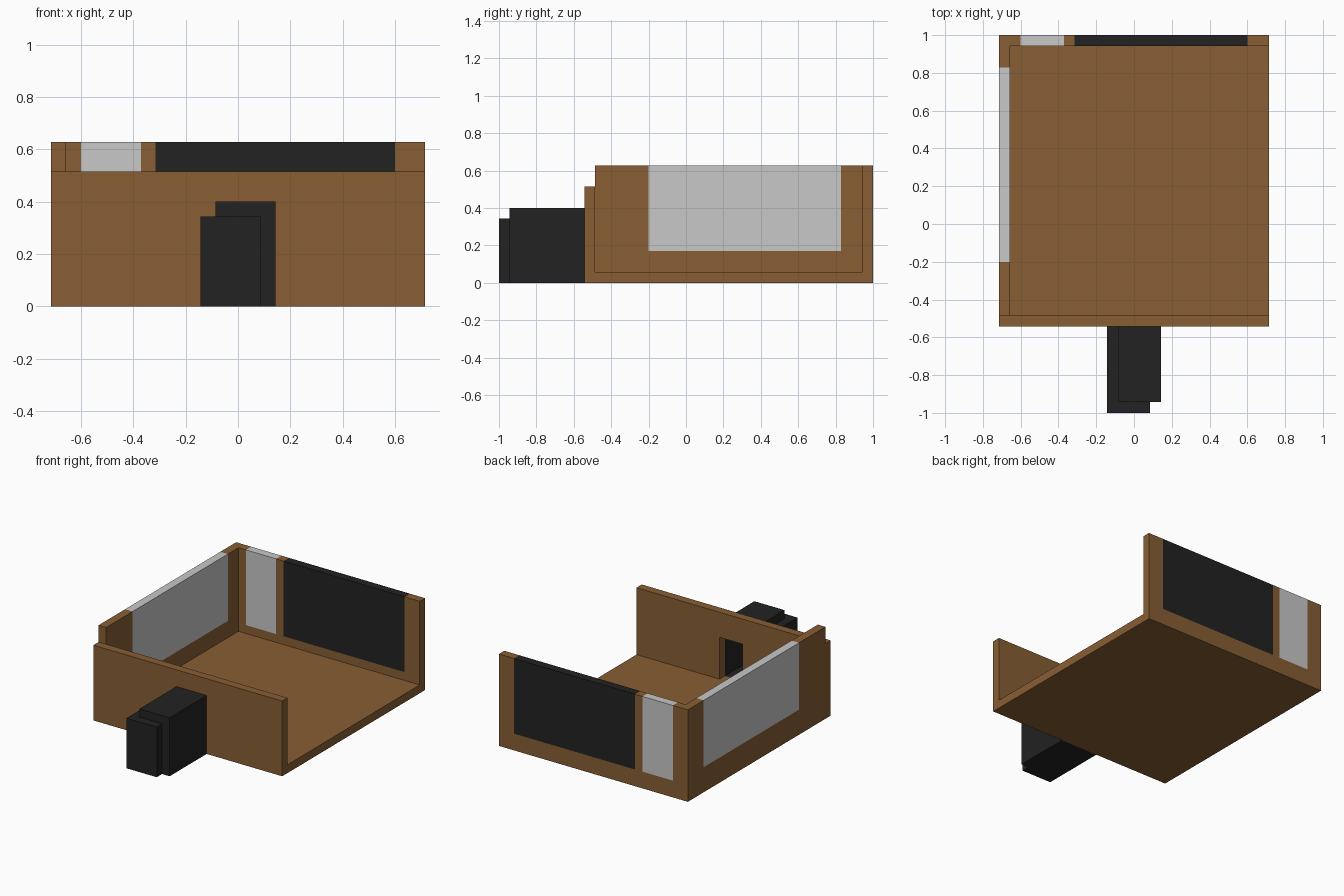
import bpy, bmesh
from mathutils import Vector

if "Cube" in bpy.data.objects:
    bpy.data.objects.remove(bpy.data.objects["Cube"])

U = 2 / 35                       # one block of the model's grid
ORIGIN = Vector((-12.5, -17.5, 0))


def material(name, rgb):
    m = bpy.data.materials.new(name)
    m.diffuse_color = (*rgb, 1)
    m.use_nodes = True
    m.node_tree.nodes["Principled BSDF"].inputs["Base Color"].default_value = m.diffuse_color
    return m


WOOD = material("brown wood", (0.246, 0.112, 0.034))
GLASS = material("pale grey glass", (0.578, 0.578, 0.578))
BLACK = material("black", (0.016, 0.016, 0.016))


def slab(name, profile, axis, start, end, mat):
    """Extrude a (horizontal, z) grid profile along 'x' or 'y'."""
    def place(h, z, d):
        p = Vector((d, h, z)) if axis == 'x' else Vector((h, d, z))
        return (p + ORIGIN) * U

    bm = bmesh.new()
    face = bm.faces.new([bm.verts.new(place(h, z, start)) for h, z in profile])
    ext = bmesh.ops.extrude_face_region(bm, geom=[face], use_keep_orig=True)
    shift = place(0, 0, end) - place(0, 0, start)
    verts = [g for g in ext["geom"] if isinstance(g, bmesh.types.BMVert)]
    bmesh.ops.translate(bm, vec=shift, verts=verts)
    bmesh.ops.recalc_face_normals(bm, faces=bm.faces)
    me = bpy.data.meshes.new(name)
    bm.to_mesh(me)
    bm.free()
    me.materials.append(mat)
    ob = bpy.data.objects.new(name, me)
    bpy.context.collection.objects.link(ob)
    return ob


def box(name, x, y, z, mat):
    rect = [(x[0], z[0]), (x[1], z[0]), (x[1], z[1]), (x[0], z[1])]
    return slab(name, rect, 'y', y[0], y[1], mat)


def notched(a, b, top, gaps, sill):
    """Wall outline standing on the floor, with notches cut from its top."""
    pts = [(b, 1), (a, 1), (a, top)]
    for g0, g1 in gaps:
        pts += [(g0, top), (g0, sill), (g1, sill), (g1, top)]
    return pts + [(b, top)]


# Floor
box("floor", (0, 25), (8, 35), (0, 1), WOOD)

# Back wall with a window and a dark panel
slab("back_wall", notched(0, 25, 11, [(2, 6), (7, 23)], 2), 'y', 34, 35, WOOD)
box("back_window", (2, 6), (34, 35), (2, 11), GLASS)
box("back_dark_panel", (7, 23), (34, 35), (2, 11), BLACK)

# Left wall with a large window
slab("left_wall", notched(9, 34, 11, [(14, 32)], 3), 'x', 0, 1, WOOD)
box("left_window", (0, 1), (14, 32), (3, 11), GLASS)

# Front wall with a doorway into the alcove
slab("front_wall", [(0, 1), (11, 1), (11, 6), (14, 6), (14, 1), (25, 1),
                    (25, 9), (0, 9)], 'y', 8, 9, WOOD)

# Hollow black alcove made of overlapping plates
box("alcove_left", (10, 11), (1, 8), (0, 6), BLACK)
box("alcove_right", (14, 15), (1, 8), (0, 6), BLACK)
box("alcove_front", (10, 14), (0, 1), (0, 6), BLACK)
box("alcove_roof", (11, 15), (1, 8), (6, 7), BLACK)
box("alcove_floor", (11, 14), (1, 8), (0, 1), BLACK)
